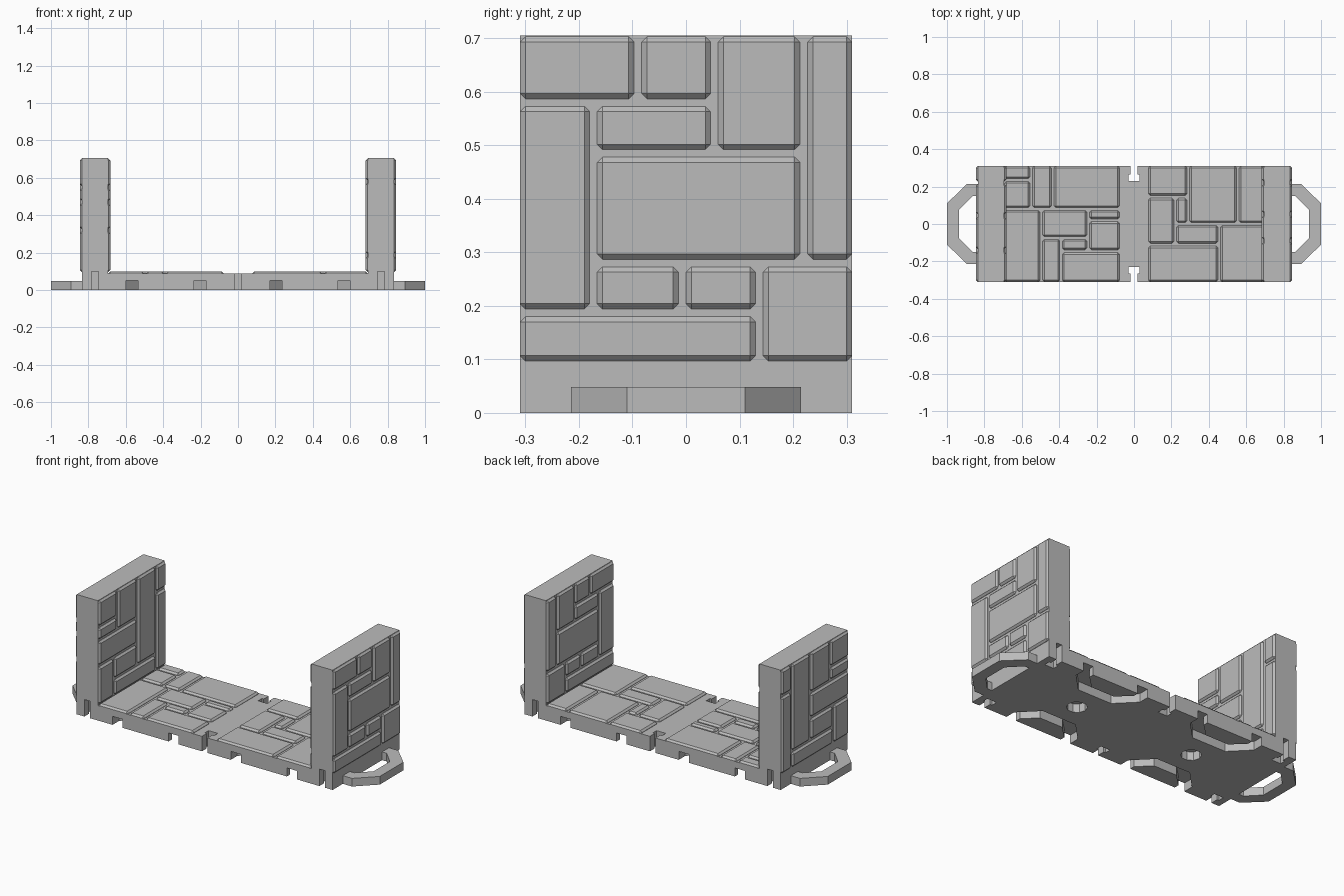
import bpy
import bmesh
import math
from mathutils import Matrix, Vector

cube = bpy.data.objects.get("Cube")
if cube:
    bpy.data.objects.remove(cube, do_unlink=True)

# One plain stone colour
stone = bpy.data.materials.new("stone_grey")
stone.use_nodes = True
stone.diffuse_color = (0.5, 0.5, 0.5, 1)
stone.node_tree.nodes["Principled BSDF"].inputs["Base Color"].default_value = (0.5, 0.5, 0.5, 1)

HALF_Y = 0.31
WALL_IN, WALL_OUT = 0.695, 0.833
FLOOR_Z, TOP_Z = 0.088, 0.705
RELIEF = 0.012
JOINT = 0.007


def finish(name, bm):
    bmesh.ops.recalc_face_normals(bm, faces=bm.faces)
    mesh = bpy.data.meshes.new(name)
    bm.to_mesh(mesh)
    bm.free()
    mesh.materials.append(stone)
    obj = bpy.data.objects.new(name, mesh)
    bpy.context.collection.objects.link(obj)
    return obj


def prism(bm, points, low, high, matrix=Matrix()):
    """Extrude a flat outline from low to high, then place it."""
    verts = [bm.verts.new((x, y, low)) for x, y in points]
    face = bm.faces.new(verts)
    result = bmesh.ops.extrude_face_region(bm, geom=[face])
    top = [v for v in result["geom"] if isinstance(v, bmesh.types.BMVert)]
    bmesh.ops.translate(bm, verts=top, vec=(0, 0, high - low))
    bmesh.ops.transform(bm, matrix=matrix, verts=verts + top)


def mirrored(half):
    """Complete an outline given its +x half."""
    return half + [(-x, y) for x, y in reversed(half)]


def clip_outline(start):
    """Angular loop that reaches outwards along +y from an edge."""
    outer = [(0.215, start), (0.215, 0.06), (0.11, 0.167)]
    inner = [(0.15, start), (0.15, 0.03), (0.075, 0.103)]
    return mirrored(outer) + list(reversed(mirrored(inner)))


def block(bm, low, high):
    """Chamfered stone block between two corners."""
    low, high = Vector(low), Vector(high)
    place = Matrix.Translation((low + high) / 2) @ Matrix.Diagonal((*(high - low), 1))
    bmesh.ops.create_cube(bm, size=1, matrix=place)


def clamp(value):
    return max(-HALF_Y, min(HALF_Y, value))


def stones(name, cells, corner):
    """Lay blocks with joints; cells are u0, u1, v0, v1 in hundredths."""
    bm = bmesh.new()
    for cell in cells:
        u0, u1, v0, v1 = (c / 100 for c in cell)
        u0, v0, u1, v1 = u0 + JOINT, v0 + JOINT, u1 - JOINT, v1 - JOINT
        block(bm, corner(u0, v0, 0), corner(u1, v1, 1))
    bmesh.ops.bevel(bm, geom=list(bm.edges), offset=0.01, segments=1,
                    affect='EDGES', clamp_overlap=True)
    return finish(name, bm)


# Body: floor slab and two end walls as one U profile
bm = bmesh.new()
profile = mirrored([(WALL_OUT, 0), (WALL_OUT, TOP_Z), (WALL_IN, TOP_Z), (WALL_IN, FLOOR_Z)])
prism(bm, profile, -HALF_Y, HALF_Y, Matrix.Rotation(math.pi / 2, 4, 'X'))
body = finish("floor_and_walls", bm)

# Cutter: T slots and loop grooves on both long sides, round sockets below
bm = bmesh.new()
slot = mirrored([(0.018, 0.02), (0.018, -0.045), (0.03, -0.045), (0.03, -0.08)])
for turn in (0, math.pi):
    side = Matrix.Rotation(turn, 4, 'Z')
    for x in (-0.765, 0, 0.765):
        prism(bm, slot, -0.02, 0.1, side @ Matrix.Translation((x, HALF_Y, 0)))
    for x in (-0.385, 0.385):
        inward = Matrix.Translation((x, HALF_Y, 0)) @ Matrix.Rotation(math.pi, 4, 'Z')
        prism(bm, clip_outline(-0.02), -0.02, 0.05, side @ inward)
for x in (-0.385, 0.385):
    ring = [(x + 0.055 * math.cos(i * math.pi / 5), 0.055 * math.sin(i * math.pi / 5))
            for i in range(10)]
    prism(bm, ring, -0.02, 0.05)
cutter = finish("slot_cutter", bm)
cutter.hide_render = True
cutter.hide_viewport = True
cut = body.modifiers.new("slots", 'BOOLEAN')
cut.operation = 'DIFFERENCE'
cut.solver = 'EXACT'
cut.object = cutter

# End loops
for name, sign in (("left_loop", 1), ("right_loop", -1)):
    bm = bmesh.new()
    place = Matrix.Translation((sign * WALL_OUT, 0, 0)) @ Matrix.Rotation(-sign * math.pi / 2, 4, 'Z')
    prism(bm, clip_outline(-0.01), 0, 0.048, place)
    finish(name, bm)

# Floor paving on either side of the plain middle strip
PAVING_RIGHT = [
    (-70, -55, 23.5, 32), (-70, -55, 8, 23.5), (-55, -43.5, 8, 32), (-43.5, -7, 8, 32),
    (-70, -49.5, -32, 8), (-49.5, -24.5, -7.5, 8), (-24.5, -7, 2, 8), (-24.5, -7, -14.5, 2),
    (-49.5, -39, -32, -7.5), (-39, -24.5, -14.5, -7.5), (-39, -7, -32, -14.5)]
PAVING_LEFT = [
    (7, 29, 14.5, 32), (29, 55.5, 0, 32), (55.5, 70, 0, 32), (7, 22, -11, 14.5),
    (22, 29, 0, 14.5), (22, 45.5, -11, 0), (7, 45.5, -32, -11), (45.5, 70, -32, 0)]


def floor_corner(u, v, outer):
    return (u, clamp(v), FLOOR_Z + (RELIEF if outer else -0.02))


stones("right_paving", PAVING_RIGHT, floor_corner)
stones("left_paving", PAVING_LEFT, floor_corner)

# Wall facing, the same pattern inside and outside each wall
WALL_LEFT = [
    (-32, -9, 58, 71), (-9, 5.3, 58, 71), (5.3, 22, 48.5, 71), (22, 32, 28, 71),
    (-32, -17.3, 18.7, 58), (-17.3, 5.3, 48.5, 58), (-17.3, 22, 28, 48.5),
    (-17.3, -0.7, 18.7, 28), (-0.7, 13.7, 18.7, 28), (-32, 13.7, 9, 18.7), (13.7, 32, 9, 28)]
WALL_RIGHT = [
    (-32, -14, 55, 71), (-32, -14, 47, 55), (-14, 4.5, 47, 71), (4.5, 22, 19, 71),
    (22, 32, 55, 71), (22, 32, 9, 55), (-32, 4.5, 32, 47), (-32, -17, 9, 32),
    (-17, 4.5, 19, 32), (-17, 22, 9, 19)]

for side, sign, cells in (("left", 1, WALL_LEFT), ("right", -1, WALL_RIGHT)):
    for facing, face_x, out in (("outer", WALL_OUT, 1), ("inner", WALL_IN, -1)):
        def wall_corner(u, v, outer):
            depth = RELIEF if outer else -0.02
            return (sign * (face_x + out * depth), clamp(u), v)
        stones(side + "_wall_" + facing + "_stones", cells, wall_corner)
